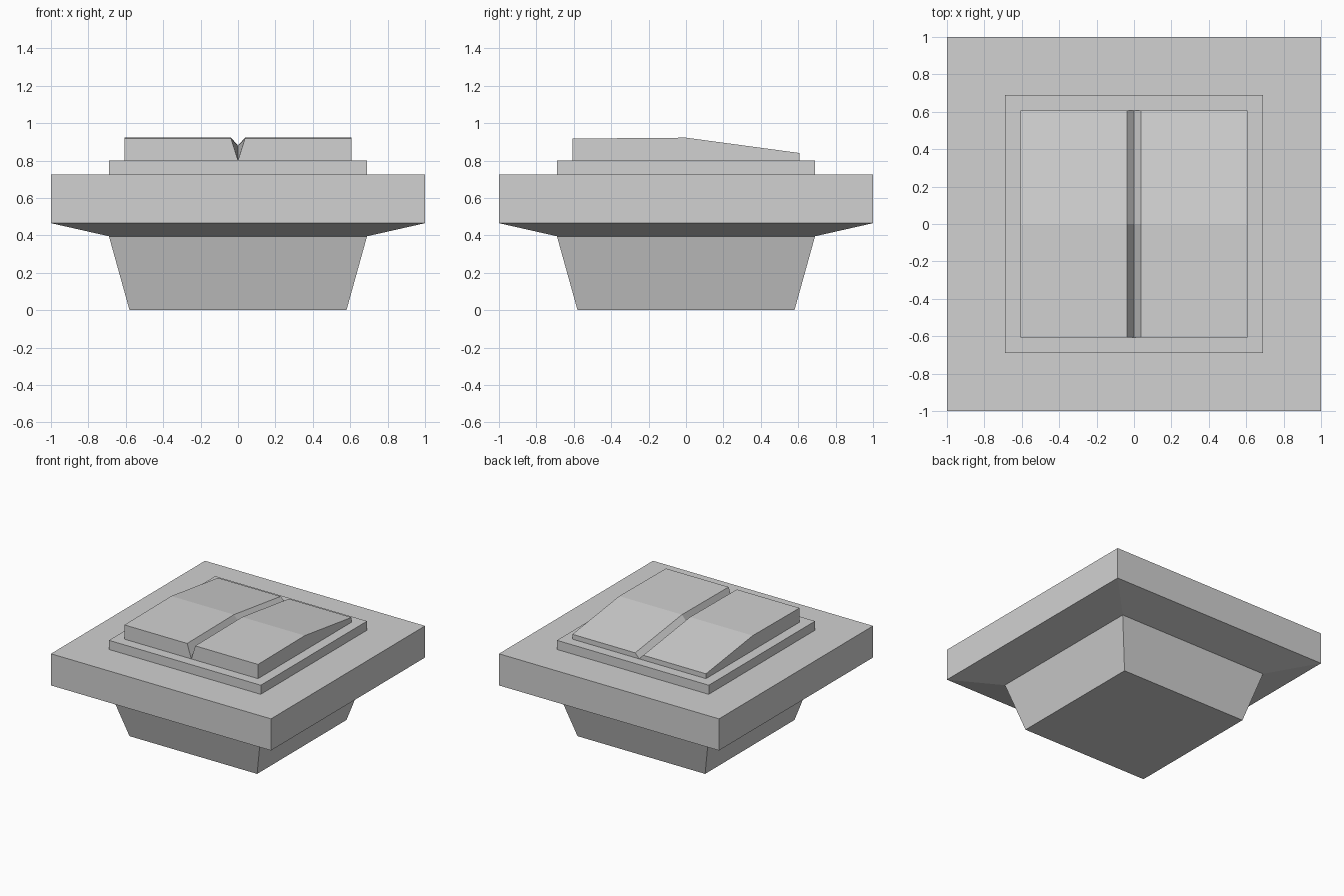
import bpy
import bmesh

cube = bpy.data.objects.get("Cube")
if cube:
    bpy.data.objects.remove(cube, do_unlink=True)

grey = bpy.data.materials.new("light_grey")
grey.use_nodes = True
colour = (0.64, 0.64, 0.64, 1)
grey.diffuse_color = colour
grey.node_tree.nodes["Principled BSDF"].inputs["Base Color"].default_value = colour


def loft(name, rings):
    """Join rings of points with side faces and cap both ends."""
    bm = bmesh.new()
    loops = [[bm.verts.new(p) for p in ring] for ring in rings]
    for a, b in zip(loops, loops[1:]):
        for i in range(len(a)):
            j = (i + 1) % len(a)
            bm.faces.new((a[i], a[j], b[j], b[i]))
    bm.faces.new(loops[0])
    bm.faces.new(loops[-1])
    bmesh.ops.recalc_face_normals(bm, faces=bm.faces)
    mesh = bpy.data.meshes.new(name)
    bm.to_mesh(mesh)
    bm.free()
    mesh.materials.append(grey)
    obj = bpy.data.objects.new(name, mesh)
    bpy.context.collection.objects.link(obj)
    return obj


def square(half, z):
    return [(-half, -half, z), (half, -half, z), (half, half, z), (-half, half, z)]


# Tapered wall box, flared underside and square face plate
loft("wall_box_and_plate", [square(0.58, 0), square(0.69, 0.395),
                            square(1, 0.465), square(1, 0.725)])

# Raised collar around the rockers
loft("collar", [square(0.69, 0.725), square(0.69, 0.80)])

# Two rockers, ridged at the middle, with a V groove between them
BASE, WIDTH, GAP = 0.80, 0.607, 0.037
stations = [(-WIDTH, 0.917, BASE), (0, 0.922, 0.88), (WIDTH, 0.84, BASE)]
for name, side in (("left_rocker", 1), ("right_rocker", -1)):
    loft(name, [[(0, y, BASE - 0.01), (side * WIDTH, y, BASE - 0.01),
                 (side * WIDTH, y, top), (side * GAP, y, top), (0, y, floor)]
                for y, top, floor in stations])
